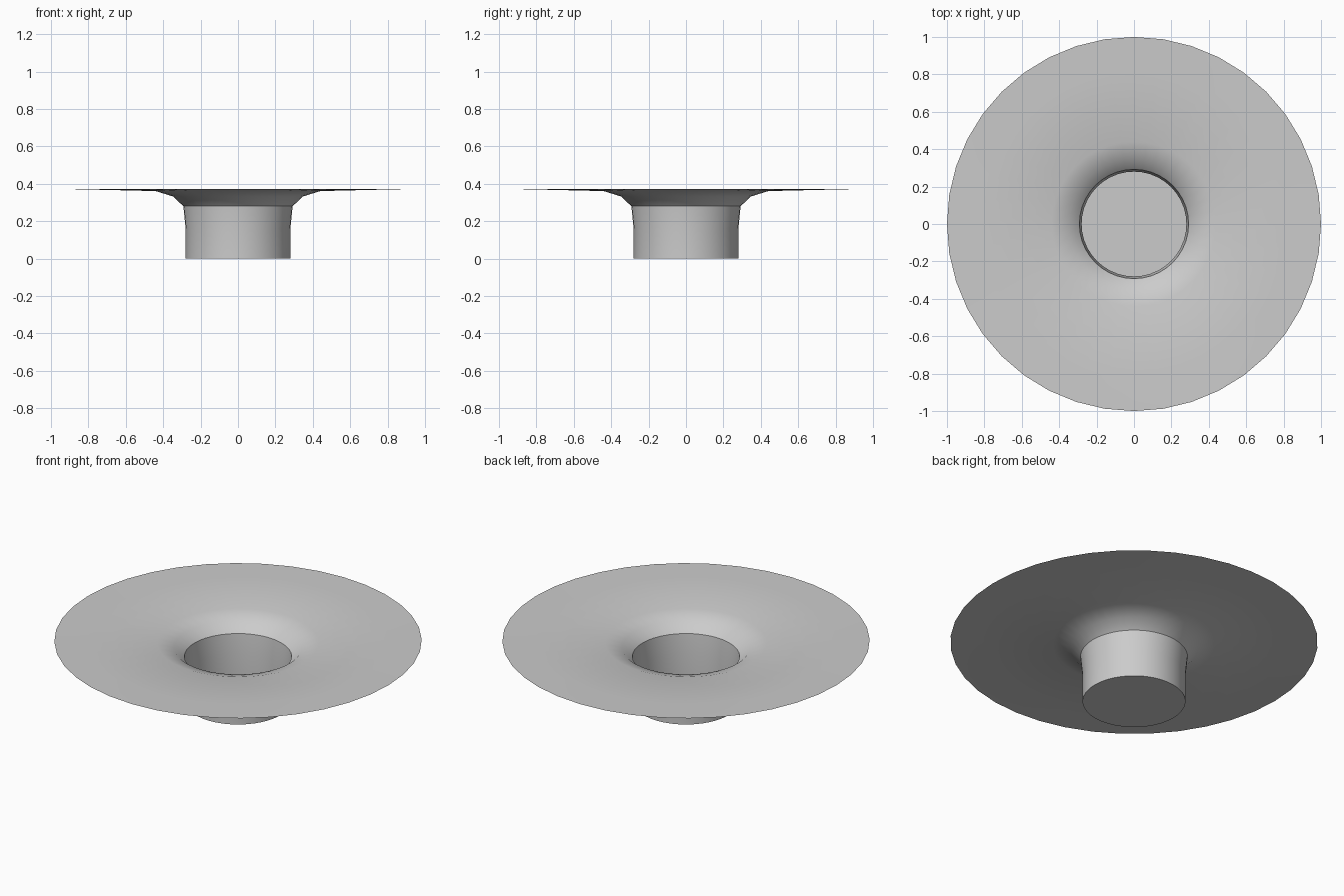
import bpy
import bmesh
from math import cos, sin, tau

cube = bpy.data.objects.get("Cube")
if cube:
    bpy.data.objects.remove(cube, do_unlink=True)

SEGMENTS = 40
# Radius and height of each ring, from the closed base to the outer rim
PROFILE = [(0.28, 0), (0.28, 0.16), (0.292, 0.28), (0.347, 0.332),
           (0.44, 0.361), (0.82, 0.37), (1, 0.373)]
SHARP_RINGS = (0, 2)

grey = bpy.data.materials.new("plain_grey")
grey.use_nodes = True
colour = (0.6, 0.6, 0.6, 1)
grey.diffuse_color = colour
grey.node_tree.nodes["Principled BSDF"].inputs["Base Color"].default_value = colour

bm = bmesh.new()
rings = [[bm.verts.new((r * cos(tau * i / SEGMENTS), r * sin(tau * i / SEGMENTS), z))
          for i in range(SEGMENTS)] for r, z in PROFILE]

# Cup wall, flared throat and wide thin brim
for low, high in zip(rings, rings[1:]):
    for i in range(SEGMENTS):
        j = (i + 1) % SEGMENTS
        bm.faces.new((low[i], low[j], high[j], high[i])).smooth = True

# Flat cup floor
bm.faces.new(rings[0][::-1])

# Creases at the floor and at the cup mouth
for k in SHARP_RINGS:
    for i in range(SEGMENTS):
        bm.edges.get((rings[k][i - 1], rings[k][i])).smooth = False

mesh = bpy.data.meshes.new("flared_cup")
bm.to_mesh(mesh)
bm.free()
mesh.materials.append(grey)
bpy.context.collection.objects.link(bpy.data.objects.new("flared_cup", mesh))
